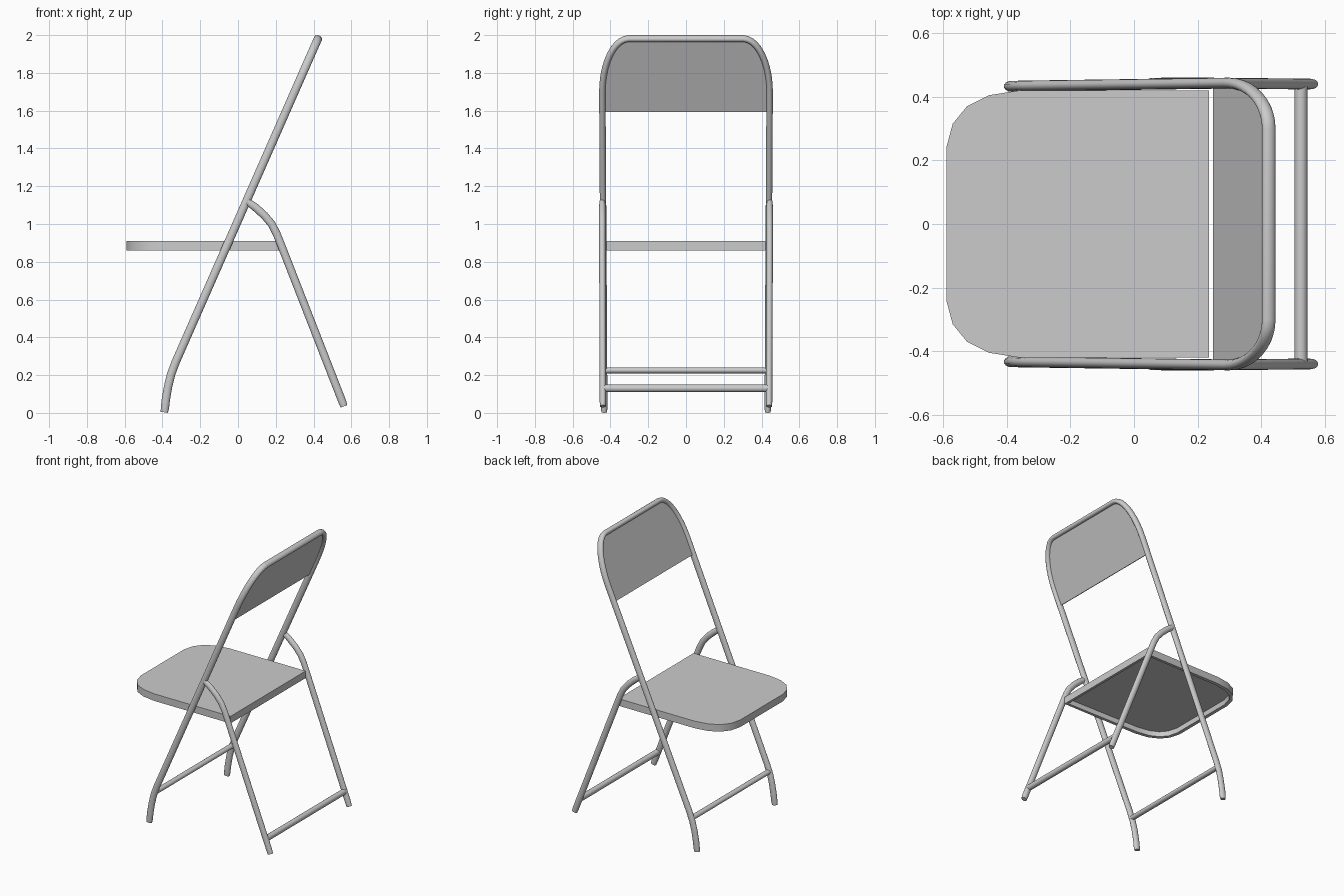
import bpy, bmesh, math
from mathutils import Vector

if "Cube" in bpy.data.objects:
    bpy.data.objects.remove(bpy.data.objects["Cube"])


def finish(bm, name, angle=35):
    bmesh.ops.recalc_face_normals(bm, faces=bm.faces)
    me = bpy.data.meshes.new(name)
    bm.to_mesh(me)
    bm.free()
    for p in me.polygons:
        p.use_smooth = True
    me.set_sharp_from_angle(angle=math.radians(angle))
    ob = bpy.data.objects.new(name, me)
    bpy.context.collection.objects.link(ob)
    return ob


def tube(name, path, deep, wide, ref, taper=0.0, sides=16):
    """Sweep an oval along a path; 'deep' is measured along ref, 'wide' across it."""
    pts = [Vector(p) for p in path]
    ref = Vector(ref)
    bm = bmesh.new()
    rings = []
    for i, p in enumerate(pts):
        a = (p - pts[i - 1]).normalized() if i else Vector()
        b = (pts[i + 1] - p).normalized() if i < len(pts) - 1 else Vector()
        t = (a + b).normalized()
        n = (ref - t * ref.dot(t)).normalized()
        w = t.cross(n)
        k = 1 - taper if i in (0, len(pts) - 1) else 1
        ring = []
        for s in range(sides):
            g = 2 * math.pi * s / sides
            ring.append(bm.verts.new(p + k * (n * math.cos(g) * deep / 2 + w * math.sin(g) * wide / 2)))
        rings.append(ring)
    for r, q in zip(rings, rings[1:]):
        for s in range(sides):
            bm.faces.new((r[s], r[(s + 1) % sides], q[(s + 1) % sides], q[s]))
    bm.faces.new(rings[0])
    bm.faces.new(rings[-1])
    return finish(bm, name)


SLOPE = 0.44
LEAN = Vector((1, 0, -SLOPE)).normalized()


def frame_x(z):
    return 0.425 + (z - 1.985) * SLOPE


def corner(inset=0.0, steps=10):
    """Rounded upper corner of the backrest, as (y, z)."""
    return [(0.30 + (0.143 - inset) * math.cos(a), 1.70 + (0.282 - inset) * math.sin(a))
            for a in (math.pi / 2 * i / steps for i in range(steps + 1))]


# Front legs and backrest hoop: one continuous bent tube
half = [(-0.39, 0.433, 0.003), (-0.387, 0.433, 0.025), (-0.382, 0.433, 0.07),
        (-0.37, 0.433, 0.14), (-0.354, 0.434, 0.205), (frame_x(0.27), 0.434, 0.27)]
half += [(frame_x(z), y, z) for y, z in corner()]
hoop = half + [(x, -y, z) for x, y, z in reversed(half)]
tube("front_leg_and_back_frame", hoop, 0.044, 0.034, LEAN, taper=0.12)

# Backrest panel
edge = [(0.435, 1.595)] + corner(0.008)
edge += [(-y, z) for y, z in reversed(edge)]
bm = bmesh.new()
layers = [[bm.verts.new(Vector((frame_x(z), y, z)) + LEAN * d) for y, z in edge] for d in (-0.005, 0.005)]
for layer in layers:
    bm.faces.new(layer)
for i in range(len(edge)):
    j = (i + 1) % len(edge)
    bm.faces.new((layers[0][i], layers[0][j], layers[1][j], layers[1][i]))
finish(bm, "back_panel")

# Rear legs
rear = [(0.05, 1.118), (0.09, 1.09), (0.14, 1.045), (0.178, 1.0), (0.204, 0.95),
        (0.228, 0.89), (0.552, 0.06), (0.561, 0.035)]
for side, label in ((1, "left"), (-1, "right")):
    tube("rear_leg_" + label, [(x, side * (0.443 if z > 0.5 else 0.44), z) for x, z in rear],
         0.042, 0.034, (1, 0, 0.4), taper=0.1)

# Crossbars between the legs
tube("front_crossbar", [(-0.345, -0.43, 0.225), (-0.345, 0.43, 0.225)], 0.038, 0.032, (1, 0, 0))
tube("rear_crossbar", [(0.525, -0.435, 0.13), (0.525, 0.435, 0.13)], 0.04, 0.04, (1, 0, 0))

# Seat: pan with rounded front corners and a hollow underside
outline = [(0.235, 0.42), (-0.36, 0.42), (-0.455, 0.405), (-0.525, 0.37), (-0.57, 0.315), (-0.59, 0.24)]
outline += [(x, -y) for x, y in reversed(outline)]
bm = bmesh.new()
low = [bm.verts.new((x, y, 0.86)) for x, y in outline]
top = [bm.verts.new((x, y, 0.91)) for x, y in outline]
under = bm.faces.new(low)
bm.faces.new(top)
for i in range(len(outline)):
    j = (i + 1) % len(outline)
    bm.faces.new((low[i], low[j], top[j], top[i]))
bmesh.ops.recalc_face_normals(bm, faces=bm.faces)
bmesh.ops.inset_individual(bm, faces=[under], thickness=0.025, depth=0)
bmesh.ops.inset_individual(bm, faces=[under], thickness=0.002, depth=-0.035)
finish(bm, "seat")
